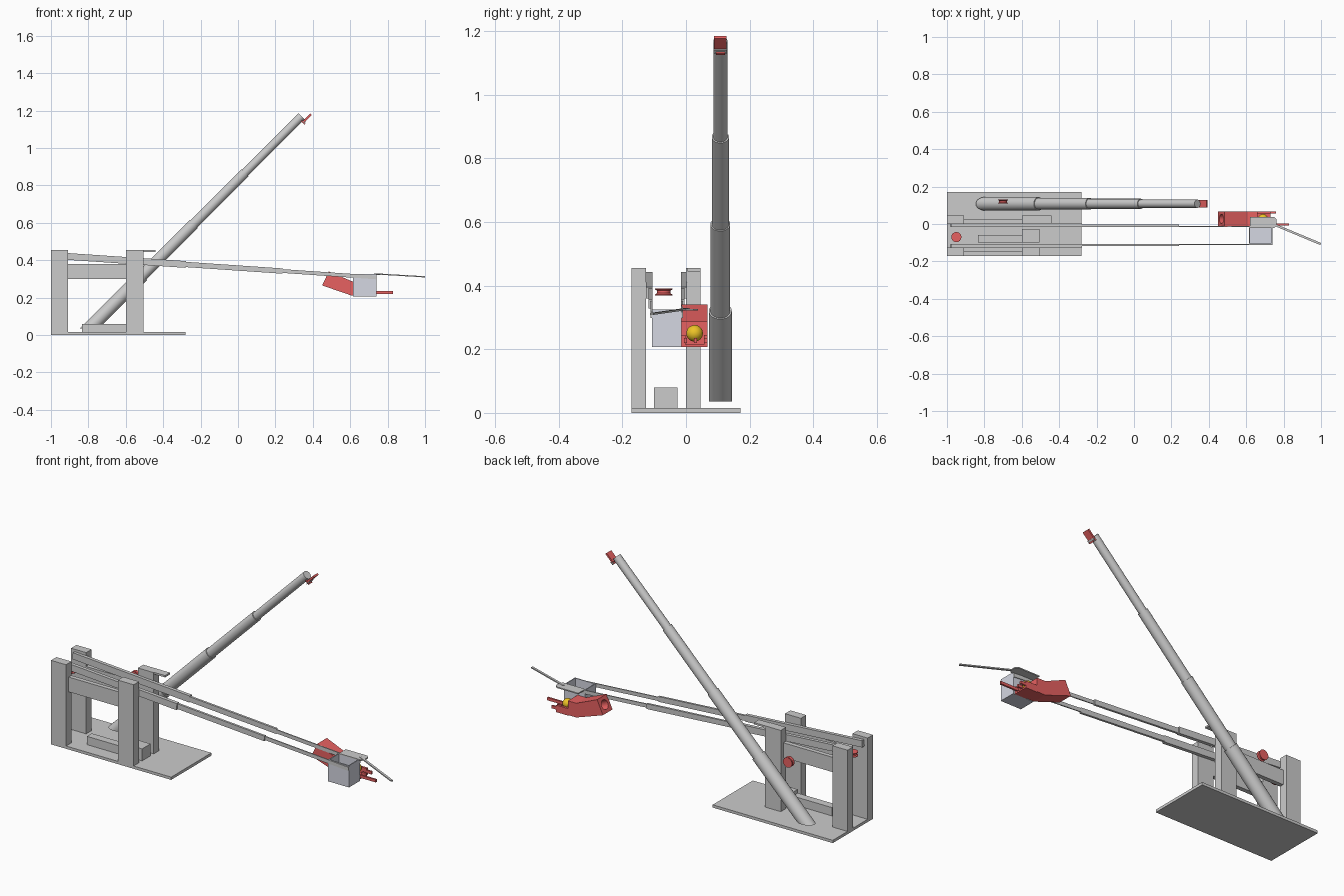
import bpy, math
from mathutils import Vector, Matrix

if "Cube" in bpy.data.objects:
    bpy.data.objects.remove(bpy.data.objects["Cube"])


def material(name, rgb):
    m = bpy.data.materials.new(name)
    m.diffuse_color = (*rgb, 1)
    m.use_nodes = True
    m.node_tree.nodes["Principled BSDF"].inputs["Base Color"].default_value = m.diffuse_color
    return m


RED = material("red", (0.8, 0.12, 0.12))
GOLD = material("gold", (0.85, 0.55, 0.02))
PALE = material("pale_blue_grey", (0.66, 0.68, 0.76))


def mesh_object(name, verts, faces, mat=None):
    me = bpy.data.meshes.new(name)
    me.from_pydata(verts, [], faces)
    ob = bpy.data.objects.new(name, me)
    bpy.context.collection.objects.link(ob)
    if mat:
        me.materials.append(mat)
    return ob


def prism(name, profile, y0, y1, mat=None):
    """Extrude an x-z profile along y."""
    n = len(profile)
    verts = [(x, y, z) for y in (y0, y1) for x, z in profile]
    faces = [list(range(n)), list(range(2 * n - 1, n - 1, -1))]
    faces += [(i, i + n, (i + 1) % n + n, (i + 1) % n) for i in range(n)]
    ob = mesh_object(name, verts, faces, mat)
    import bmesh
    bm = bmesh.new()
    bm.from_mesh(ob.data)
    bmesh.ops.recalc_face_normals(bm, faces=bm.faces)
    bm.to_mesh(ob.data)
    bm.free()
    return ob


def box(name, x0, x1, y0, y1, z0, z1, mat=None):
    return prism(name, [(x0, z0), (x1, z0), (x1, z1), (x0, z1)], y0, y1, mat)


def bar(name, a, b, width, height, mat=None):
    """Square bar between two points."""
    a, b = Vector(a), Vector(b)
    d = b - a
    h = d.length / 2
    ob = box(name, -h, h, -width / 2, width / 2, -height / 2, height / 2, mat)
    x = d.normalized()
    y = Vector((0, 0, 1)).cross(x).normalized()
    rot = Matrix((x, y, x.cross(y))).transposed().to_4x4()
    ob.matrix_world = Matrix.Translation((a + b) / 2) @ rot
    return ob


def lathe(name, profile, loc, rot=(0, 0, 0), mat=None, n=32):
    """Spin (radius, height) points round z and cap both ends."""
    verts = [(r * math.cos(2 * math.pi * i / n), r * math.sin(2 * math.pi * i / n), z)
             for r, z in profile for i in range(n)]
    faces = [(k * n + i, k * n + (i + 1) % n, (k + 1) * n + (i + 1) % n, (k + 1) * n + i)
             for k in range(len(profile) - 1) for i in range(n)]
    faces += [list(range(n))[::-1], [(len(profile) - 1) * n + i for i in range(n)]]
    ob = mesh_object(name, verts, faces, mat)
    ob.location, ob.rotation_euler = loc, rot
    smooth(ob)
    return ob


def smooth(ob):
    bpy.ops.object.select_all(action='DESELECT')
    ob.select_set(True)
    bpy.context.view_layer.objects.active = ob
    bpy.ops.object.shade_smooth_by_angle()


def cut(ob, cutter):
    mod = ob.modifiers.new("cut", 'BOOLEAN')
    mod.operation, mod.object, mod.solver = 'DIFFERENCE', cutter, 'EXACT'
    bpy.context.view_layer.objects.active = ob
    bpy.ops.object.modifier_apply(modifier="cut")
    bpy.data.objects.remove(cutter)


# base plate, posts, side beams and floor blocks
box("base_plate", -1, -0.28, -0.172, 0.172, 0, 0.015)
for side, y in (("front", -0.172), ("back", 0.0)):
    box(side + "_end_post", -1, -0.91, y, y + 0.046, 0.015, 0.455)
    box(side + "_inner_post", -0.6, -0.505, y, y + 0.046, 0.015, 0.455)
    beam_y = y + 0.022 if y < 0 else y
    box(side + "_side_beam", -0.91, -0.6, beam_y, beam_y + 0.024, 0.3, 0.38)
box("back_post_shelf", -0.505, -0.44, 0.004, 0.046, 0.445, 0.455)
box("floor_block", -0.6, -0.505, -0.1, -0.027, 0.015, 0.08)
box("floor_beam", -0.835, -0.6, -0.1, -0.058, 0.015, 0.06)


# telescoping slide rails
def rail_z(x):
    return 0.42 - 0.068 * (x + 0.91)


for side, inner, s in (("front", -0.106, -1), ("back", -0.016, 1)):
    for i, (x0, x1, w, h) in enumerate(((-0.98, -0.28, 0.019, 0.036),
                                        (-0.32, 0.24, 0.012, 0.028),
                                        (0.2, 0.74, 0.006, 0.02))):
        y = inner + s * w / 2
        bar(f"{side}_rail_{i + 1}", (x0, y, rail_z(x0)), (x1, y, rail_z(x1)), w, h)

# open bucket at the end of the rails
bucket = box("bucket", 0.615, 0.74, -0.107, -0.014, 0.207, 0.325, PALE)
cut(bucket, box("bucket_cutter", 0.62, 0.735, -0.102, -0.019, 0.212, 0.4))

# lid plate with clipped corners and thin handle
outline = [(0.62, -0.022), (0.75, -0.022), (0.763, -0.008), (0.763, 0.024),
           (0.75, 0.037), (0.62, 0.037)]
lid = mesh_object("lid_plate", [(x, y, 0.324) for x, y in outline], [list(range(6))])
thick = lid.modifiers.new("thickness", 'SOLIDIFY')
thick.thickness, thick.offset = 0.006, 0
bar("lid_handle", (0.73, 0.005, 0.327), (0.998, -0.107, 0.311), 0.012, 0.006)

# red nozzle housing with bore, tray, prongs and ball
housing = prism("red_housing", [(0.45, 0.265), (0.485, 0.34), (0.61, 0.287), (0.66, 0.287),
                                (0.66, 0.21), (0.61, 0.21)], -0.014, 0.068, RED)
cut(housing, lathe("bore_cutter", [(0.025, -0.05), (0.025, 0.05)], (0.468, 0.027, 0.302),
                   (0, math.radians(115), 0)))
box("housing_tray", 0.66, 0.73, -0.014, 0.068, 0.207, 0.215, RED)
for i, y in enumerate((-0.008, 0.062)):
    box(f"tray_wall_{i + 1}", 0.66, 0.73, y - 0.006, y + 0.006, 0.215, 0.245, RED)
for i, (y, end) in enumerate(((-0.002, 0.83), (0.03, 0.75), (0.062, 0.76))):
    box(f"prong_{i + 1}", 0.72, end, y - 0.005, y + 0.005, 0.22, 0.235, RED)
bpy.ops.mesh.primitive_uv_sphere_add(segments=24, ring_count=16, radius=0.026,
                                     location=(0.69, 0.027, 0.25))
ball = bpy.context.object
ball.name = "gold_ball"
ball.data.materials.append(GOLD)
smooth(ball)

# telescoping tube, leaning at 45 degrees, foot cut level
BASE = Vector((-0.795, 0.108, 0.035))
lean = (0, math.radians(45), 0)
R2 = math.sqrt(2)
steps = ((0.0, 0.285, 0.036), (0.26, 0.558, 0.031), (0.53, 0.832, 0.027), (0.8, 1.134, 0.022))
for i, (t0, t1, r) in enumerate(steps):
    tube = lathe(f"tube_{i + 1}", [(r, t0 * R2 - (0.1 if i == 0 else 0)), (r, t1 * R2)], BASE, lean)
    if i == 0:
        cut(tube, box("foot_cutter", -1.2, -0.5, -0.1, 0.3, -0.3, 0.035))
        smooth(tube)

# clip at the tube tip
bar("tip_plate", (0.35, 0.108, 1.13), (0.362, 0.108, 1.142), 0.042, 0.004)
bar("tip_clip", (0.352, 0.108, 1.142), (0.39, 0.108, 1.18), 0.04, 0.01, RED)
bar("tip_clip_foot", (0.335, 0.108, 1.15), (0.358, 0.108, 1.127), 0.028, 0.008, RED)

# red spool and pulley
spool = [(0.027, -0.011), (0.027, -0.008), (0.021, -0.004), (0.021, 0.004), (0.027, 0.008), (0.027, 0.011)]
lathe("spool", spool, (-0.95, -0.07, 0.38), mat=RED)
lathe("pulley", spool, (-0.7, 0.12, 0.34), (math.radians(90), 0, 0), RED)
